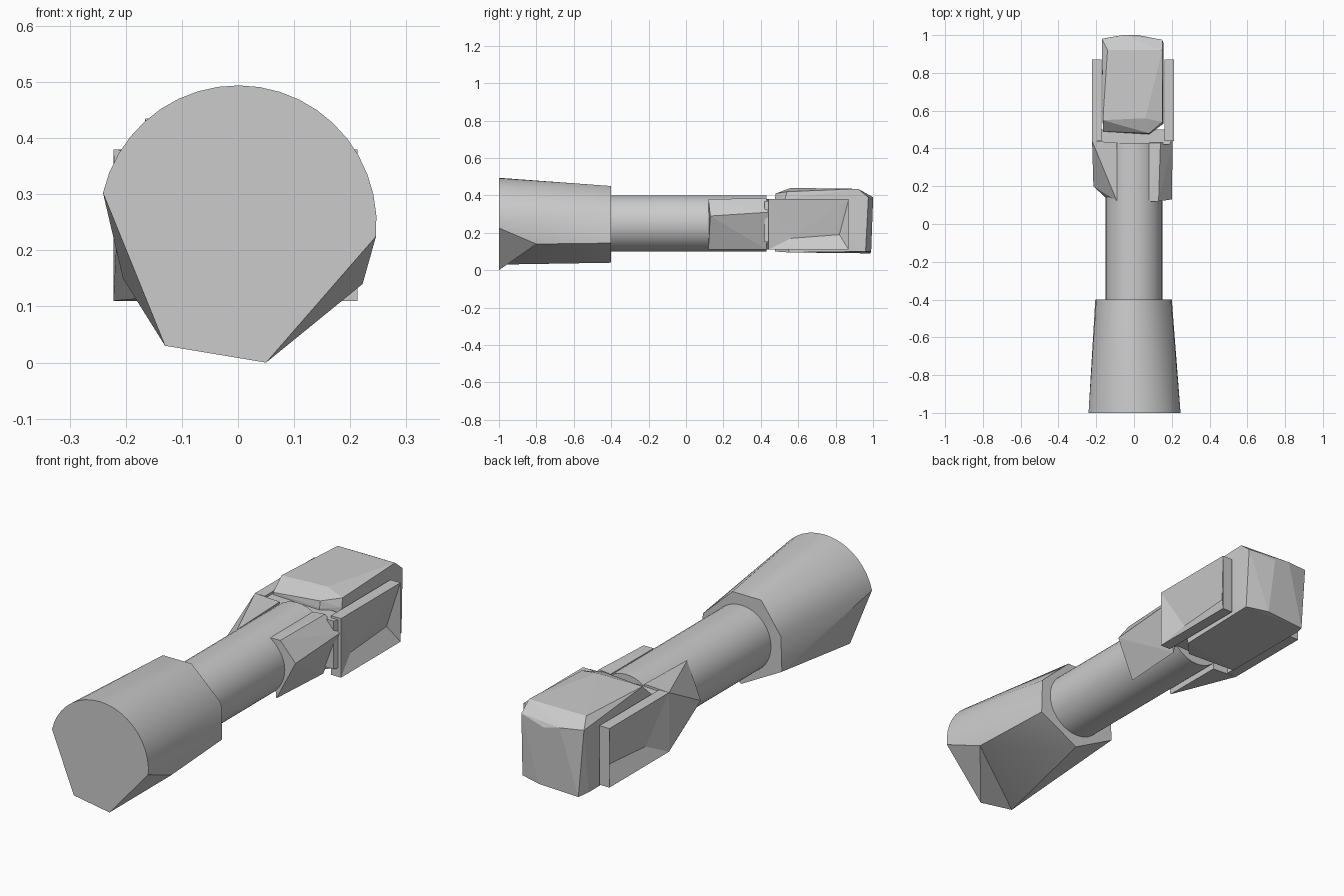
import bpy
import bmesh
from math import cos, sin, radians

if "Cube" in bpy.data.objects:
    bpy.data.objects.remove(bpy.data.objects["Cube"], do_unlink=True)

# One plain grey for everything
grey = bpy.data.materials.new("plain_grey")
grey.use_nodes = True
grey.diffuse_color = (0.6, 0.6, 0.6, 1)
grey.node_tree.nodes["Principled BSDF"].inputs["Base Color"].default_value = (0.6, 0.6, 0.6, 1)


def finish(bm, name, smooth=None):
    """Turn a bmesh into an object with the shared material."""
    bmesh.ops.recalc_face_normals(bm, faces=bm.faces)
    mesh = bpy.data.meshes.new(name)
    bm.to_mesh(mesh)
    bm.free()
    mesh.materials.append(grey)
    obj = bpy.data.objects.new(name, mesh)
    bpy.context.collection.objects.link(obj)
    if smooth:
        bpy.ops.object.select_all(action='DESELECT')
        obj.select_set(True)
        bpy.context.view_layer.objects.active = obj
        bpy.ops.object.shade_smooth_by_angle(angle=radians(smooth))


def hull(name, points, smooth=None):
    """Faceted solid wrapped around a few corner points."""
    bm = bmesh.new()
    verts = [bm.verts.new(p) for p in points]
    bmesh.ops.convex_hull(bm, input=verts)
    bmesh.ops.delete(bm, geom=[v for v in bm.verts if not v.link_faces], context='VERTS')
    bmesh.ops.dissolve_limit(bm, angle_limit=radians(1), verts=bm.verts, edges=bm.edges)
    finish(bm, name, smooth)


def ring(y, pairs):
    return [(x, y, z) for x, z in pairs]


# Flared grip: round-topped butt tapering to an angular collar
axis_z = 0.25
butt = [(0.247 * cos(radians(a)), 0.247 + 0.247 * sin(radians(a)))
        for a in [-5 + 8.6 * i for i in range(21)]]
heel = (-0.13, -1, 0.03)
knuckle = (0.222, -0.8, 0.14)
collar = [(-0.1, 0.45), (0.045, 0.45), (0.195, 0.31), (0.2, 0.145),
          (0.0, 0.04), (-0.205, 0.15), (-0.2, 0.31)]
hull("grip", ring(-1, butt) + ring(-0.4, collar) + [heel, knuckle], 20)

# Pointed toe at the bottom edge of the butt
hull("grip_toe", [heel, knuckle, (0.05, -1, 0), (0.246, -1, 0.225), (0, -1, axis_z)])

# Round shaft
turn = [radians(i * 360 / 40) for i in range(40)]
tube = [(0.15 * cos(a), axis_z + 0.15 * sin(a)) for a in turn]
hull("shaft", ring(-0.42, tube) + ring(0.43, tube), 30)

# Wedge-shaped arms on both sides of the shaft
hull("left_arm", [
    (0.08, 0.12, 0.38), (0.13, 0.12, 0.38), (0.2, 0.13, 0.29), (0.11, 0.12, 0.11),
    (0.08, 0.43, 0.38), (0.14, 0.43, 0.385), (0.205, 0.44, 0.31), (0.13, 0.43, 0.11)])
hull("right_arm", [
    (-0.09, 0.12, 0.37), (-0.13, 0.12, 0.27), (-0.11, 0.12, 0.12), (-0.215, 0.2, 0.25),
    (-0.09, 0.43, 0.38), (-0.222, 0.44, 0.38), (-0.222, 0.44, 0.11), (-0.1, 0.43, 0.11)])

# Neck joining the shaft, arms, plates and head
hull("neck", [
    (x, y, z) for x, y in [(-0.2, 0.42), (0.19, 0.42), (0.2, 0.45), (0.16, 0.5), (-0.18, 0.5)]
    for z in (0.15, 0.37)])


# Side plates with a dented outer face
def side_plate(name, side, inner, outer):
    bm = bmesh.new()
    corners = [(0.44, 0.38), (0.87, 0.38), (0.87, 0.11), (0.44, 0.11)]
    back = [bm.verts.new((side * inner, y, z)) for y, z in corners]
    front = [bm.verts.new((side * outer, y, z)) for y, z in corners]
    far, near = [bm.verts.new((side * (inner + 0.015), y, z))
                 for y, z in [(0.82, 0.19), (0.56, 0.17)]]
    bm.faces.new(back)
    for i in range(4):
        j = (i + 1) % 4
        bm.faces.new((back[i], back[j], front[j], front[i]))
    a, b, c, d = front
    for face in [(a, b, near), (b, far, near), (b, c, far), (c, d, near, far), (d, a, near)]:
        bm.faces.new(face)
    finish(bm, name)


side_plate("left_plate", 1, 0.162, 0.213)
side_plate("right_plate", -1, 0.172, 0.222)

# Chunky faceted head
hull("head", [
    (-0.165, 0.55, 0.435), (0.08, 0.48, 0.41), (0.15, 0.54, 0.42), (0.06, 0.56, 0.44),
    (-0.165, 0.49, 0.38), (0.08, 0.475, 0.38), (0.155, 0.53, 0.38),
    (0.15, 0.92, 0.435), (-0.14, 0.92, 0.435), (0.15, 0.975, 0.39), (-0.17, 0.98, 0.4),
    (-0.06, 1, 0.39), (0.02, 1, 0.37),
    (-0.165, 0.49, 0.1), (0.08, 0.475, 0.1), (0.15, 0.55, 0.095),
    (0.155, 0.96, 0.1), (0.05, 0.99, 0.1), (-0.145, 0.985, 0.09), (-0.165, 0.94, 0.1)])
